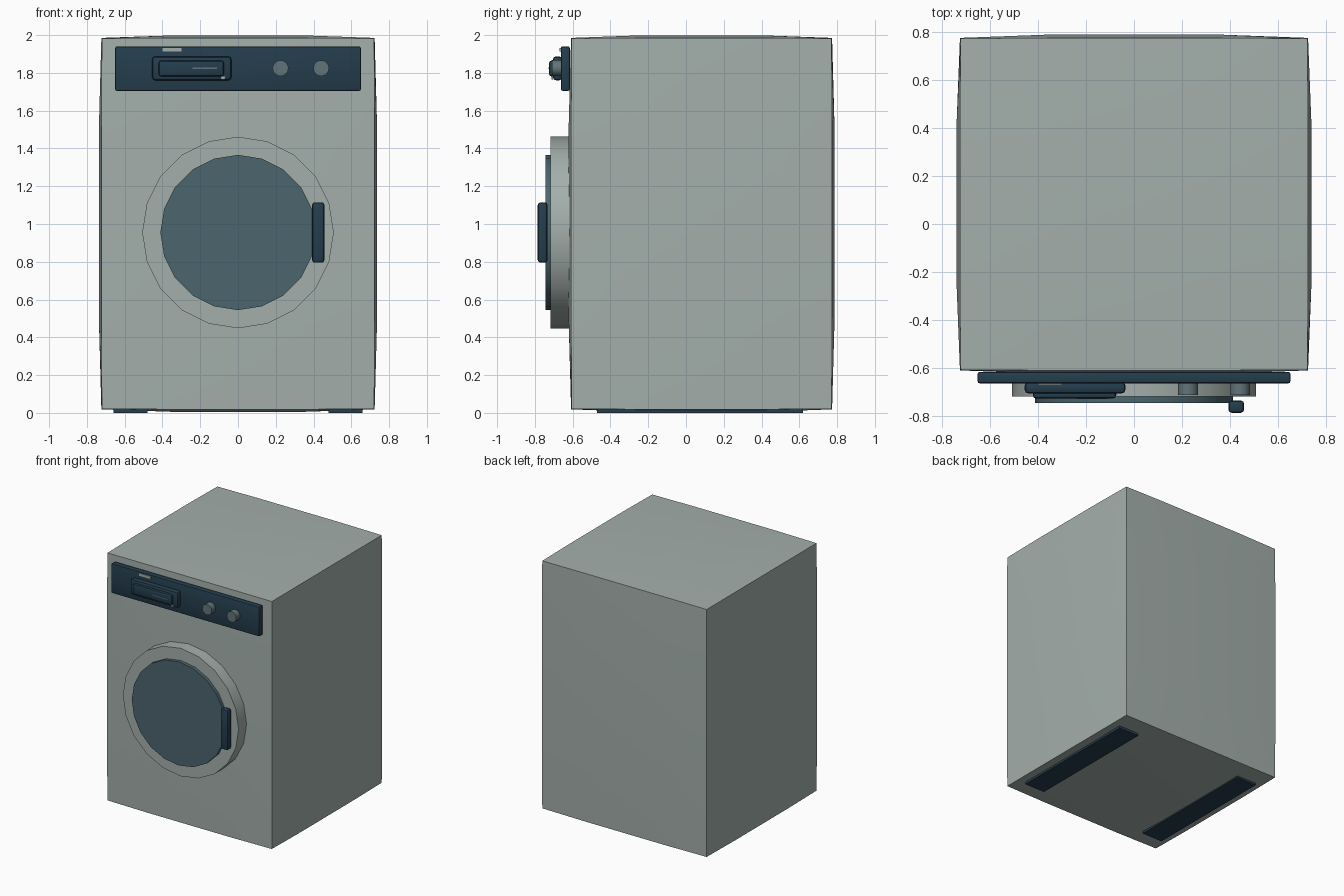
import bpy, bmesh, math
from mathutils import Matrix, Vector

if "Cube" in bpy.data.objects:
    bpy.data.objects.remove(bpy.data.objects["Cube"])


def material(name, r, g, b):
    m = bpy.data.materials.new(name)
    m.diffuse_color = (r, g, b, 1)
    m.use_nodes = True
    m.node_tree.nodes["Principled BSDF"].inputs["Base Color"].default_value = m.diffuse_color
    return m


GREY = material("enamel_grey", 0.37, 0.43, 0.41)
NAVY = material("dark_navy", 0.018, 0.047, 0.075)
GLASS = material("door_glass", 0.07, 0.13, 0.155)
KNOB = material("knob_blue_grey", 0.12, 0.175, 0.19)


def finish(name, bm, mat, angle=35):
    bmesh.ops.recalc_face_normals(bm, faces=bm.faces[:])
    me = bpy.data.meshes.new(name)
    for f in bm.faces:
        f.smooth = True
    bm.to_mesh(me)
    bm.free()
    me.set_sharp_from_angle(angle=math.radians(angle))
    me.materials.append(mat)
    ob = bpy.data.objects.new(name, me)
    bpy.context.collection.objects.link(ob)
    return ob


def block(name, x, y, z, mat, bevel=0.0, segments=2):
    """Box between the given ranges, optionally rounded."""
    bm = bmesh.new()
    bmesh.ops.create_cube(bm, size=1)
    for v in bm.verts:
        v.co = Vector([(a + b) / 2 + c * (b - a) for (a, b), c in zip((x, y, z), v.co)])
    if bevel:
        bmesh.ops.bevel(bm, geom=bm.edges[:], offset=bevel, segments=segments,
                        profile=0.5, affect='EDGES', clamp_overlap=True)
    return finish(name, bm, mat)


def disc(name, x, z, radius, y0, y1, mat, sides=20):
    """Cylinder lying along y, with a corner at the top."""
    bm = bmesh.new()
    bmesh.ops.create_cone(bm, cap_ends=True, segments=sides, radius1=radius,
                          radius2=radius, depth=abs(y1 - y0))
    bmesh.ops.transform(bm, verts=bm.verts[:], matrix=Matrix.Translation(
        (x, (y0 + y1) / 2, z)) @ Matrix.Rotation(math.pi / 2, 4, 'X'))
    return finish(name, bm, mat)


# Cabinet: box whose faces swell slightly between straight edges
bm = bmesh.new()
bmesh.ops.create_cube(bm, size=2)
bmesh.ops.subdivide_edges(bm, edges=bm.edges[:], cuts=2, use_grid_fill=True)
half, centre, swell = (0.72, 0.6875, 0.98), (0, 0.0825, 1.002), (0.017, 0.017, 0.016)
for v in bm.verts:
    c = v.co.copy()
    outer = [abs(a) > 0.9 for a in c]
    for i in range(3):
        s = math.copysign(1, c[i])
        if outer[i]:
            weight = 1.0
            for j in range(3):
                if j != i and outer[j]:
                    weight *= 0.2
            v.co[i] = centre[i] + s * (half[i] + swell[i] * weight)
        else:
            v.co[i] = centre[i] + s * half[i] * 0.5
finish("cabinet", bm, GREY)

# Base runners
for side, s in (("right", 1), ("left", -1)):
    block(side + "_base_runner", sorted((s * 0.48, s * 0.66)), (-0.47, 0.62),
          (0.0, 0.03), NAVY)

# Control panel with detergent drawer
block("control_panel", (-0.65, 0.65), (-0.662, -0.615), (1.705, 1.94), NAVY, 0.008)
block("drawer_surround", (-0.455, -0.035), (-0.705, -0.655), (1.76, 1.888), NAVY, 0.018)
block("drawer_front", (-0.42, -0.075), (-0.725, -0.695), (1.782, 1.865), NAVY, 0.012)
block("drawer_grip_line", (-0.24, -0.11), (-0.728, -0.72), (1.82, 1.828), KNOB)
block("indicator_strip", (-0.40, -0.30), (-0.669, -0.66), (1.912, 1.932), GREY)
block("indicator_light", (-0.09, -0.07), (-0.711, -0.703), (1.765, 1.78), GREY)

# Knobs
for name, x in (("program_knob", 0.225), ("temperature_knob", 0.44)):
    disc(name, x, 1.825, 0.042, -0.71, -0.655, KNOB, 16)

# Door: rim, glass and handle
disc("door_rim", 0, 0.955, 0.507, -0.717, -0.6, GREY)
disc("door_glass", 0, 0.955, 0.411, -0.744, -0.71, GLASS)
block("door_handle", (0.392, 0.458), (-0.785, -0.733), (0.795, 1.115), NAVY, 0.015)
